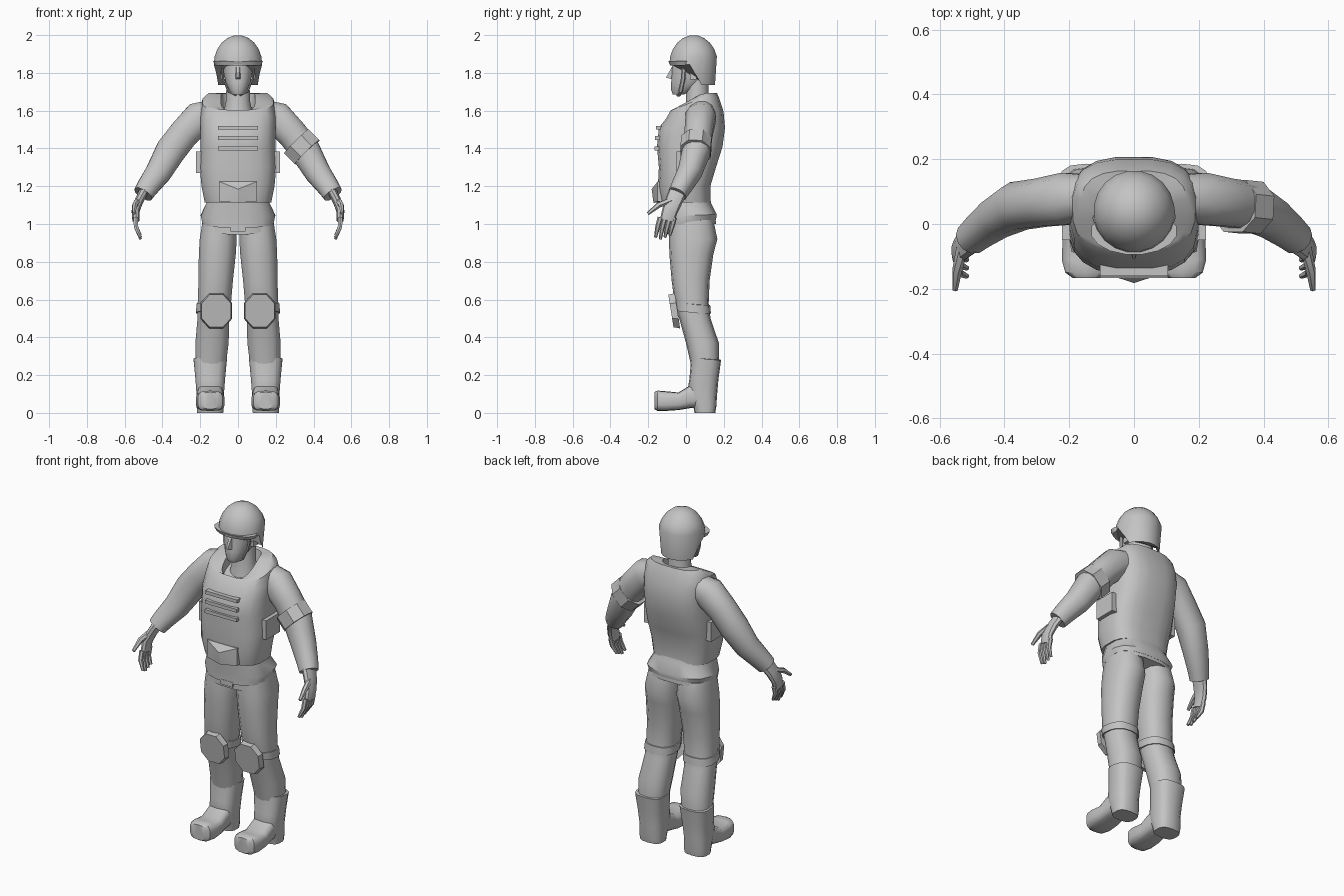
import bpy, bmesh, math
from mathutils import Vector

old_cube = bpy.data.objects.get("Cube")
if old_cube:
    bpy.data.objects.remove(old_cube, do_unlink=True)

grey = bpy.data.materials.new("plain grey")
grey.use_nodes = True
grey.diffuse_color = (.55, .55, .55, 1)
grey.node_tree.nodes["Principled BSDF"].inputs["Base Color"].default_value = grey.diffuse_color


def finish(name, bm, angle):
    bmesh.ops.recalc_face_normals(bm, faces=bm.faces)
    mesh = bpy.data.meshes.new(name)
    bm.to_mesh(mesh)
    bm.free()
    mesh.materials.append(grey)
    obj = bpy.data.objects.new(name, mesh)
    bpy.context.collection.objects.link(obj)
    bpy.ops.object.select_all(action="DESELECT")
    obj.select_set(True)
    bpy.context.view_layer.objects.active = obj
    bpy.ops.object.shade_smooth_by_angle(angle=math.radians(angle))
    return obj


def skin(name, rows):
    """Bridge equal rows of points and cap both ends."""
    bm = bmesh.new()
    rows = [[bm.verts.new(point) for point in row] for row in rows]
    for lower, upper in zip(rows, rows[1:]):
        for i in range(len(lower)):
            bm.faces.new((lower[i - 1], lower[i], upper[i], upper[i - 1]))
    bm.faces.new(rows[0])
    bm.faces.new(rows[-1])
    return finish(name, bm, angle=38)


def rounded(sides, power):
    """Unit outline between a circle and a square."""
    outline = []
    for i in range(sides):
        turn = 2 * math.pi * (i + .5) / sides
        outline.append([math.copysign(abs(w) ** (2 / power), w) for w in (math.cos(turn), math.sin(turn))])
    return outline


def ring(z, half, front, back, tilt=0):
    """Horizontal section; tilt raises its back and lowers its front."""
    return z, half, (front + back) / 2, (back - front) / 2, tilt


def loft(name, rings, sides=16, power=2.5, centre=0, lean=0, mirror=1):
    """Upright body; lean moves its centre inward with height."""
    outline = rounded(sides, power)
    return skin(name, [[(mirror * (centre - lean * z + half * a), middle + depth * b, z + tilt * min(b, .4))
                        for a, b in outline] for z, half, middle, depth, tilt in rings])


def joint(x, y, z, r):
    return Vector((x, y, z)), r


def tube(name, joints, sides=6, flat=1, mirror=1):
    """Limb through joints; flat scales its depth against its thickness."""
    rows = []
    for i, (point, r) in enumerate(joints):
        along = joints[min(i + 1, len(joints) - 1)][0] - joints[max(i - 1, 0)][0]
        across = along.cross(Vector((0, 1, 0))).normalized()
        depth = across.cross(along).normalized() * flat
        row = [point + (across * a + depth * b) * r for a, b in rounded(sides, power=2.2)]
        rows.append([(mirror * p.x, p.y, p.z) for p in row])
    return skin(name, rows)


def hull(name, points):
    bm = bmesh.new()
    for point in points:
        bm.verts.new(point)
    bmesh.ops.convex_hull(bm, input=bm.verts)
    return finish(name, bm, angle=25)


def box(name, x, y, z):
    return hull(name, [(a, b, c) for a in x for b in y for c in z])


# Neck, head and nose
loft("neck", [ring(z=1.56, half=.085, front=-.02, back=.14),
              ring(z=1.65, half=.065, front=0, back=.12),
              ring(z=1.76, half=.062, front=0, back=.12)], power=2)
loft("head", [ring(z=1.685, half=.03, front=-.07, back=-.01),
              ring(z=1.71, half=.048, front=-.08, back=.04),
              ring(z=1.75, half=.066, front=-.08, back=.1),
              ring(z=1.8, half=.077, front=-.076, back=.13),
              ring(z=1.9, half=.08, front=-.07, back=.14)], power=2.3)
hull("nose", [(s * w, y, z) for s in (1, -1)
              for w, y, z in ((.016, -.07, 1.765), (.004, -.106, 1.775), (.01, -.07, 1.84))])

# Helmet dome by an ellipse rule, with its rim dropped behind the ears
dome = []
for step in range(6):
    rise = math.radians(16 * step)
    reach = .13 * math.cos(rise)
    dome.append(ring(z=1.845 + .155 * math.sin(rise), half=reach, front=.04 - reach, back=.04 + reach))
helmet = loft("helmet", dome, sides=20, power=2)
for vert in helmet.data.vertices:
    if vert.co.z < 1.85 and vert.co.y > .05:
        vert.co.z = 1.8 if vert.co.y < .09 else 1.735
        vert.co.x *= .9
        vert.co.y -= .015
loft("helmet_rim", [ring(z=1.84, half=.124, front=-.086, back=.05),
                    ring(z=1.862, half=.134, front=-.095, back=.05)], power=2)

# Shirt skirt, belt and buckle
loft("shirt_skirt", [ring(z=1.16, half=.165, front=-.12, back=.125),
                     ring(z=1.11, half=.17, front=-.12, back=.135),
                     ring(z=1.045, half=.2, front=-.11, back=.165, tilt=.01),
                     ring(z=1.01, half=.19, front=-.11, back=.16, tilt=.03)], power=2.8)
loft("belt", [ring(z=1.03, half=.183, front=-.1, back=.158, tilt=.03),
              ring(z=.985, half=.186, front=-.1, back=.16, tilt=.04)], power=2.8)
box("belt_buckle", x=(-.04, .04), y=(-.11, -.08), z=(.96, .99))

# Armoured vest with a scooped neckline
loft("vest", [ring(z=1.115, half=.178, front=-.135, back=.13),
              ring(z=1.2, half=.195, front=-.15, back=.13),
              ring(z=1.3, half=.204, front=-.145, back=.16),
              ring(z=1.41, half=.2, front=-.155, back=.195),
              ring(z=1.51, half=.2, front=-.145, back=.208),
              ring(z=1.585, half=.2, front=-.105, back=.2, tilt=.025),
              ring(z=1.65, half=.19, front=-.083, back=.175, tilt=.05),
              ring(z=1.668, half=.165, front=-.076, back=.165, tilt=.065),
              ring(z=1.662, half=.092, front=-.07, back=.14, tilt=.07),
              ring(z=1.6, half=.088, front=-.055, back=.13, tilt=.04)], sides=20, power=2.9)
for number, height in enumerate((1.4, 1.455, 1.51)):
    box(f"vest_strap_{number}", x=(-.105, .105), y=(-.166 + .003 * number, -.1), z=(height - .01, height + .01))
hull("belly_flap", [(x, y, z) for x in (-.1, .1) for y in (-.15, -.1) for z in (1.12, 1.225)]
     + [(0, -.182, 1.185), (0, -.172, 1.112)])

for side, word in ((1, "left"), (-1, "right")):
    # Head fittings and side pouch
    box(f"{word}_ear", x=(side * .07, side * .09), y=(.02, .055), z=(1.765, 1.83))
    tube(f"{word}_chin_strap", [joint(x=.086, y=-.01, z=1.86, r=.006), joint(x=.079, y=-.015, z=1.77, r=.006),
                                joint(x=.05, y=-.03, z=1.7, r=.006), joint(x=.01, y=-.04, z=1.68, r=.006)],
         flat=2, mirror=side)
    box(f"{word}_side_pouch", x=(side * .17, side * .222), y=(-.05, .08), z=(1.27, 1.385))

    # Sleeved arm from shoulder to cuff
    tube(f"{word}_arm", [joint(x=.14, y=.085, z=1.585, r=.075), joint(x=.205, y=.078, z=1.562, r=.09),
                         joint(x=.285, y=.066, z=1.48, r=.083), joint(x=.355, y=.056, z=1.39, r=.083),
                         joint(x=.42, y=.02, z=1.275, r=.071), joint(x=.475, y=-.022, z=1.2, r=.06),
                         joint(x=.502, y=-.046, z=1.158, r=.054)], sides=12, flat=.92, mirror=side)

    # Hand with four fingers and a thumb
    tube(f"{word}_palm", [joint(x=.5, y=-.043, z=1.17, r=.026), joint(x=.525, y=-.065, z=1.12, r=.024),
                          joint(x=.542, y=-.085, z=1.07, r=.022), joint(x=.54, y=-.1, z=1.02, r=.02)],
         sides=10, flat=1.9, mirror=side)
    for number in range(4):
        y = -.136 + .025 * number
        tip = .92 + .01 * abs(number - 1)
        tube(f"{word}_finger_{number}", [joint(x=.541, y=y, z=1.035, r=.014),
                                         joint(x=.54, y=y - .014, z=.985, r=.013),
                                         joint(x=.516, y=y - .025, z=tip, r=.008)], mirror=side)
    tube(f"{word}_thumb", [joint(x=.53, y=-.075, z=1.125, r=.018), joint(x=.546, y=-.145, z=1.1, r=.015),
                           joint(x=.552, y=-.202, z=1.055, r=.009)], mirror=side)

    # Trouser leg and knee band
    limb = dict(sides=14, power=2.4, centre=.16, lean=.06, mirror=side)
    loft(f"{word}_trouser_leg", [ring(z=1.02, half=.09, front=-.085, back=.145),
                                 ring(z=.92, half=.1, front=-.09, back=.166),
                                 ring(z=.84, half=.1, front=-.088, back=.145),
                                 ring(z=.7, half=.093, front=-.076, back=.125),
                                 ring(z=.58, half=.09, front=-.06, back=.12),
                                 ring(z=.5, half=.086, front=-.036, back=.13),
                                 ring(z=.37, half=.09, front=0, back=.174),
                                 ring(z=.26, half=.083, front=.025, back=.175)], **limb)
    loft(f"{word}_knee_band", [ring(z=.575, half=.096, front=-.062, back=.128, tilt=-.01),
                               ring(z=.53, half=.096, front=-.055, back=.132, tilt=-.01)], **limb)

    # Eight-sided knee pad leaning back at its foot
    hull(f"{word}_knee_pad", [(side * (.115 + .09 * a * grow), y - .015 * b, .54 + .1 * b * grow)
                              for a, b in rounded(sides=8, power=2.2)
                              for grow, y in ((.93, -.08), (1, -.045))])

    # Boot shaft with heel
    loft(f"{word}_boot_shaft", [ring(z=0, half=.07, front=.045, back=.155),
                                ring(z=.03, half=.073, front=.04, back=.16),
                                ring(z=.1, half=.074, front=.005, back=.165),
                                ring(z=.18, half=.08, front=.018, back=.172),
                                ring(z=.285, half=.09, front=.028, back=.186, tilt=-.01)],
         sides=14, power=2.8, centre=.147, mirror=side)

    # Foot of the boot, lofted towards a rounded toe
    foot = []
    for y, half, sole, top in ((.07, .066, .03, .16), (.02, .07, .025, .145), (-.04, .074, .015, .108),
                               (-.11, .077, .01, .115), (-.15, .066, .01, .118), (-.167, .042, .02, .11)):
        foot.append([(side * (.147 + half * a), y, (sole + top) / 2 + (top - sole) / 2 * b)
                     for a, b in rounded(sides=14, power=3.4)])
    skin(f"{word}_boot_foot", foot)

# Band on the left upper arm
tube("left_arm_band", [joint(x=.31, y=.056, z=1.437, r=.098), joint(x=.366, y=.05, z=1.38, r=.098)],
     sides=8, flat=.88)
